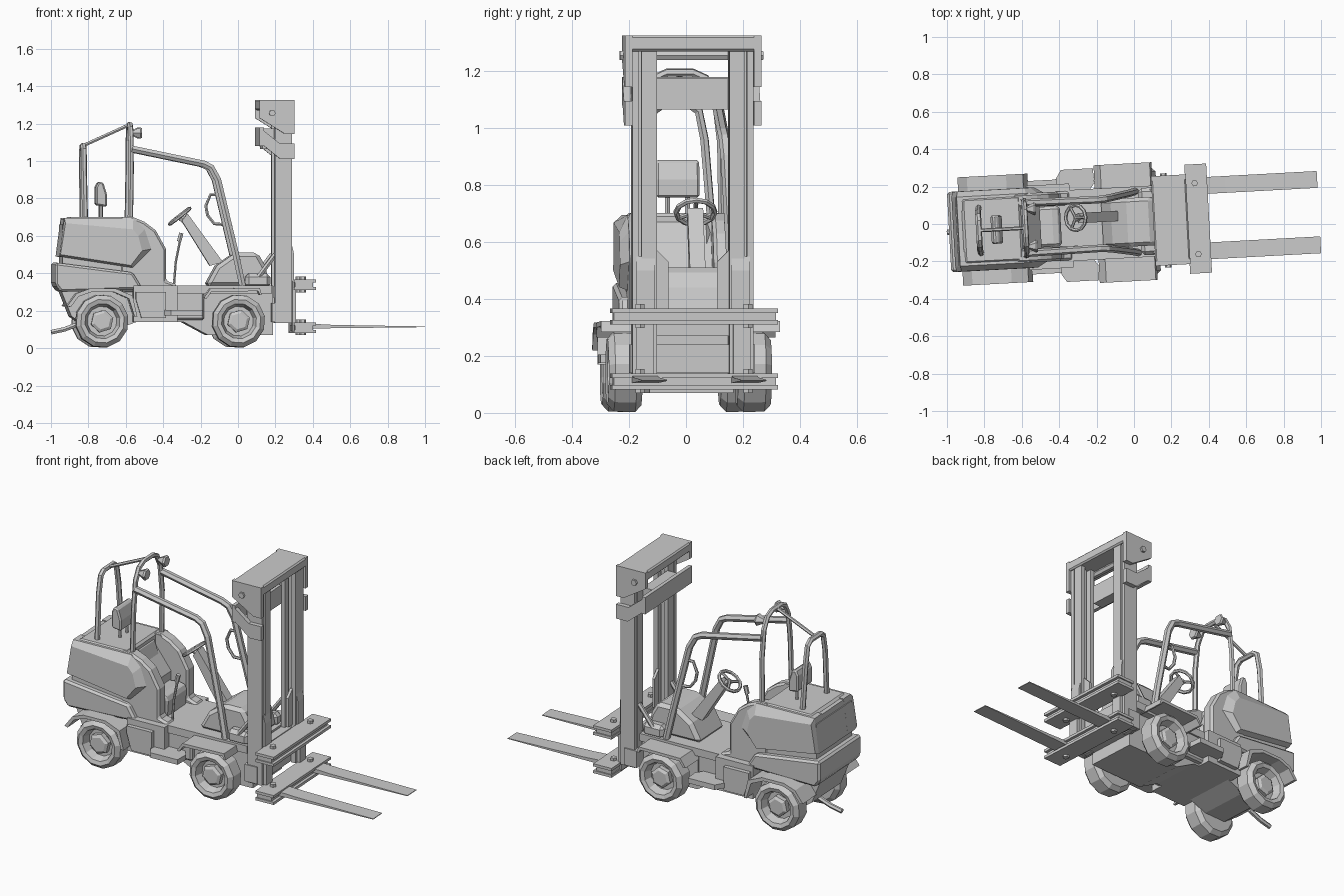
import bpy, bmesh
from math import cos, sin, pi, radians
from mathutils import Matrix, Vector

if "Cube" in bpy.data.objects:
    bpy.data.objects.remove(bpy.data.objects["Cube"], do_unlink=True)

grey = bpy.data.materials.new("plain_grey")
grey.use_nodes = True
grey.diffuse_color = (0.6, 0.6, 0.6, 1)
grey.node_tree.nodes["Principled BSDF"].inputs["Base Color"].default_value = (0.6, 0.6, 0.6, 1)

# The whole truck stands at a slight yaw
POSE = Matrix.Translation((0, 0.01, 0)) @ Matrix.Rotation(radians(3.1), 4, 'Z')


def place(name, mesh, bevel=0):
    mesh.materials.clear()
    mesh.materials.append(grey)
    ob = bpy.data.objects.new(name, mesh)
    bpy.context.scene.collection.objects.link(ob)
    ob.matrix_world = POSE
    if bevel:
        mod = ob.modifiers.new("chamfer", 'BEVEL')
        mod.width, mod.segments, mod.limit_method = bevel, 1, 'ANGLE'
    return ob


def loft(name, ring_sets, bevel=0):
    """Join successive rings of points into closed solids."""
    bm = bmesh.new()
    for rings in ring_sets:
        rows = [[bm.verts.new(p) for p in ring] for ring in rings]
        for a, b in zip(rows, rows[1:]):
            for i in range(len(a)):
                j = (i + 1) % len(a)
                bm.faces.new((a[i], a[j], b[j], b[i]))
        bm.faces.new(rows[0])
        bm.faces.new(rows[-1])
    bmesh.ops.recalc_face_normals(bm, faces=bm.faces)
    mesh = bpy.data.meshes.new(name)
    bm.to_mesh(mesh)
    bm.free()
    return place(name, mesh, bevel)


def prism(name, pts, inner, outer=None, bevel=0):
    """Side profile (x, z): across the middle, or as a mirrored pair."""
    spans = [(-inner, inner)] if outer is None else [(inner, outer), (-inner, -outer)]
    return loft(name, [[[(x, y, z) for x, z in pts] for y in s] for s in spans], bevel)


def box(name, x0, x1, z0, z1, inner, outer=None, bevel=0):
    return prism(name, [(x0, z0), (x1, z0), (x1, z1), (x0, z1)], inner, outer, bevel)


def lathe(name, profile, x, z, n, turn=0):
    """Mirrored pair of turned parts, profile of (radius, distance from middle)."""
    ang = [2 * pi * i / n + turn for i in range(n)]
    return loft(name, [[[(x + r * cos(a), s * y, z + r * sin(a)) for a in ang]
                        for r, y in profile] for s in (1, -1)])


def tube(name, paths, r, closed=False):
    cu = bpy.data.curves.new(name, 'CURVE')
    cu.dimensions, cu.bevel_depth, cu.bevel_resolution, cu.use_fill_caps = '3D', r, 1, True
    for path in paths:
        sp = cu.splines.new('POLY')
        sp.points.add(len(path) - 1)
        for p, co in zip(sp.points, path):
            p.co = (*co, 1)
        sp.use_cyclic_u = closed
    tmp = bpy.data.objects.new(name + "_path", cu)
    mesh = bpy.data.meshes.new_from_object(tmp)
    bpy.data.objects.remove(tmp)
    for f in mesh.polygons:
        f.use_smooth = False
    return place(name, mesh)


def both(path):
    return [path, [(x, -y, z) for x, y, z in path]]


def hoop(half):
    return half + [(x, -y, z) for x, y, z in reversed(half)]


# Wheels, hubs and fenders
TYRE = [(.05, .235), (.08, .235), (.095, .28), (.118, .287), (.142, .265),
        (.144, .19), (.12, .168), (.05, .168)]
HUB = [(.05, .17), (.062, .235), (.062, .262), (.045, .272)]
for end, x, shift in (("front", -.01, 0), ("rear", -.74, -.02)):
    lathe(end + "_wheels", [(r, y + shift) for r, y in TYRE], x, .144, 12, .2)
    lathe(end + "_hubs", [(r, y + shift) for r, y in HUB], x, .144, 6, .3)
    tube(end + "_axle", [[(x, -.2, .145), (x, .2, .145)]], .04)
prism("front_fenders", [(-.185, .265), (-.16, .3), (.09, .305), (.1, .285), (.11, .285),
                        (.1, .322), (-.165, .318), (-.2, .268)], .16, .315)
prism("rear_fenders", [(-.91, .22), (-.87, .275), (-.8, .3), (-.68, .3), (-.6, .265), (-.57, .17),
                       (-.555, .17), (-.58, .28), (-.67, .318), (-.81, .318), (-.88, .292), (-.93, .225)],
      .15, .29)

# Chassis and steps
prism("front_chassis", [(-.42, .14), (-.3, .14), (-.17, .07), (.18, .07), (.18, .335), (-.42, .335)], .148)
box("upper_chassis", -.36, .17, .29, .335, .19)
box("floor_sides", -.38, -.19, .15, .3, .1, .18, .01)
prism("rear_chassis", [(-.96, .32), (-.9, .17), (-.8, .1), (-.66, .1), (-.55, .14), (-.4, .14), (-.4, .32)], .15)
box("middle_block", -.572, -.335, .14, .335, .225)
prism("side_boxes", [(-.56, .26), (-.53, .16), (-.4, .16), (-.4, .3), (-.56, .3)], .2, .25)
loft("steps", [[[(x, s * y, z) for x, y in ((-.42, .23), (-.375, .3), (-.205, .3), (-.2, .22), (-.24, .17),
                                            (-.4, .16))]
                for z in (.175, .205)] for s in (1, -1)])
tube("tow_hitch", [[(-.85, 0, .13), (-.93, 0, .1), (-1.0, 0, .085)]], .014)

# Counterweight, hood and seat surround
prism("lower_counterweight", [(-.99, .458), (-.575, .405), (-.52, .315), (-.96, .3), (-.99, .34)], .215, bevel=.012)
WEIGHT = [(-.967, .49), (-.575, .43), (-.475, .53), (-.51, .635), (-.57, .695), (-.94, .695)]
FACE = [(-.962, .5), (-.585, .442), (-.525, .52), (-.545, .6), (-.575, .635), (-.935, .668)]
loft("upper_counterweight", [[[(x, s * y, z) for x, z in ring]
                              for ring, y in ((WEIGHT, .11), (WEIGHT, .185), (FACE, .214))] for s in (1, -1)])
prism("rear_panel", [(-.967, .49), (-.62, .45), (-.62, .69), (-.94, .69)], .18)
prism("counterweight_core", [(-.95, .32), (-.5, .32), (-.5, .5), (-.62, .66), (-.95, .66)], .18)
prism("hood", [(-.93, .6), (-.6, .6), (-.6, .702), (-.915, .702)], .175, bevel=.012)
prism("seat_surround", [(-.64, .3), (-.335, .3), (-.335, .34), (-.395, .36), (-.395, .53),
                        (-.45, .63), (-.51, .675), (-.57, .7), (-.64, .7)], .11, .185, .012)
prism("seat", [(-.64, .3), (-.4, .3), (-.39, .44), (-.42, .46), (-.52, .45), (-.6, .68), (-.64, .69)], .108, bevel=.015)
prism("headrest", [(-.765, .765), (-.705, .755), (-.705, .82), (-.725, .885), (-.75, .89), (-.765, .86)], .076, bevel=.008)
tube("headrest_posts", both([(-.735, .035, .68), (-.735, .035, .78)]), .01)

# Front cowl, steering and lever
prism("cowl", [(-.18, .33), (-.12, .44), (-.02, .51), (.1, .51), (.14, .44), (.165, .33)], .13, bevel=.02)
box("cowl_cheeks", .03, .165, .32, .4, .11, .18, .02)
loft("steering_column", [[[(-.27, y, .72), (-.3, y, .68), (-.15, y, .44), (-.08, y, .46)] for y in (.01, .065)]])
centre = Vector((-.31, .04, .705))
tilt = Matrix.Rotation(radians(-38), 3, 'Y')
rim = [centre + tilt @ Vector((.068 * cos(a), .068 * sin(a), 0)) for a in [pi * i / 6 for i in range(12)]]
tube("steering_wheel", [rim], .01, True)
tube("steering_spokes", [[centre, rim[i]] for i in (0, 4, 8)], .008)
tube("steering_shaft", [[centre, (-.25, .04, .65)]], .02)
tube("lever", [[(-.35, -.12, .33), (-.34, -.12, .46), (-.318, -.12, .57)]], .007)
tube("lever_knob", [[(-.322, -.12, .57), (-.31, -.12, .615)]], .013)

# Cab frame
tube("middle_hoop", [hoop([(-.585, .15, .66), (-.58, .145, .95), (-.58, .125, 1.11),
                           (-.58, .09, 1.175), (-.58, .045, 1.195)])], .015)
tube("rear_hoop", [hoop([(-.825, .125, .66), (-.83, .1, .96), (-.83, .08, 1.06), (-.83, .05, 1.082)])], .016)
tube("roof_link", [[(-.83, 0, 1.082), (-.58, 0, 1.195)]], .01)
tube("front_pillars", both([(-.575, .135, 1.065), (-.19, .13, .985), (-.15, .133, .965), (-.115, .138, .9),
                            (-.02, .155, .5), (.02, .165, .31)]), .02)
tube("grab_handle", [[(-.1, .14, .82), (-.14, .14, .82), (-.165, .14, .76),
                      (-.155, .14, .71), (-.12, .14, .665), (-.06, .15, .66)]], .009)
loft("work_lamps", [[[(x, s * .1 + r * cos(a), 1.15 + r * sin(a)) for a in [pi * i / 3 for i in range(6)]]
                     for x, r in ((-.575, .01), (-.53, .035), (-.52, .03))] for s in (1, -1)])

# Mast rails
box("outer_rails", .187, .277, .134, 1.27, .19, .213)
box("rail_webs", .22, .245, .134, 1.27, .15, .191)
box("rail_front_flanges", .252, .28, .134, 1.27, .128, .182)
box("rail_back_flanges", .187, .212, .134, 1.27, .128, .182)
box("mast_foot", .17, .25, .14, .24, .22)
box("mast_lower_beam", .187, .24, .27, .33, .15)
prism("rail_brackets", [(.278, .36), (.29, .36), (.29, .5), (.278, .55)], .135, .2)
loft("rail_gussets", [[[(x, s * y, z) for y, z in ((.13, .36), (.13, .575), (.085, .53), (.085, .36))]
                       for x in (.245, .26)] for s in (1, -1)])
tube("tilt_rods", both([(.1, .165, .38), (.19, .165, .5)]), .014)

# Mast cap and lower collar
CAP = [(.103, 1.326), (.29, 1.326), (.29, 1.144), (.24, 1.144), (.103, 1.23)]
COLLAR = [(.103, 1.18), (.21, 1.095), (.29, 1.095), (.29, 1.01), (.215, 1.01), (.103, 1.1)]
prism("cap_sides", CAP, .214, .24)
box("cap_top", .103, .29, 1.27, 1.326, .24, bevel=.008)
prism("collar_sides", COLLAR, .214, .24)
box("collar_back", .103, .125, 1.08, 1.18, .24)
box("collar_beam", .125, .19, 1.065, 1.175, .127)
tube("cap_rod", [[(.17, -.252, 1.256), (.17, .252, 1.256)]], .018)

# Fork carriage
for name, z in (("upper", .31), ("lower", .082)):
    box(name + "_carriage_web", .29, .385, z + .012, z + .045, .285)
    box(name + "_carriage_top", .285, .402, z + .04, z + .056, .292)
    box(name + "_carriage_base", .285, .402, z, z + .016, .292)
    loft(name + "_carriage_bolts", [[[(.335 + .018 * cos(a), s * .19 + .018 * sin(a), h)
                                     for a in [pi * i / 3 for i in range(6)]] for h in (z - .012, z + .072)]
                                   for s in (1, -1)])
box("carriage_links", .28, .3, .09, .36, .14, .2)

# Forks
prism("forks", [(.385, .105), (.99, .112), (.99, .116), (.5, .124), (.385, .13)], .13, .22)
